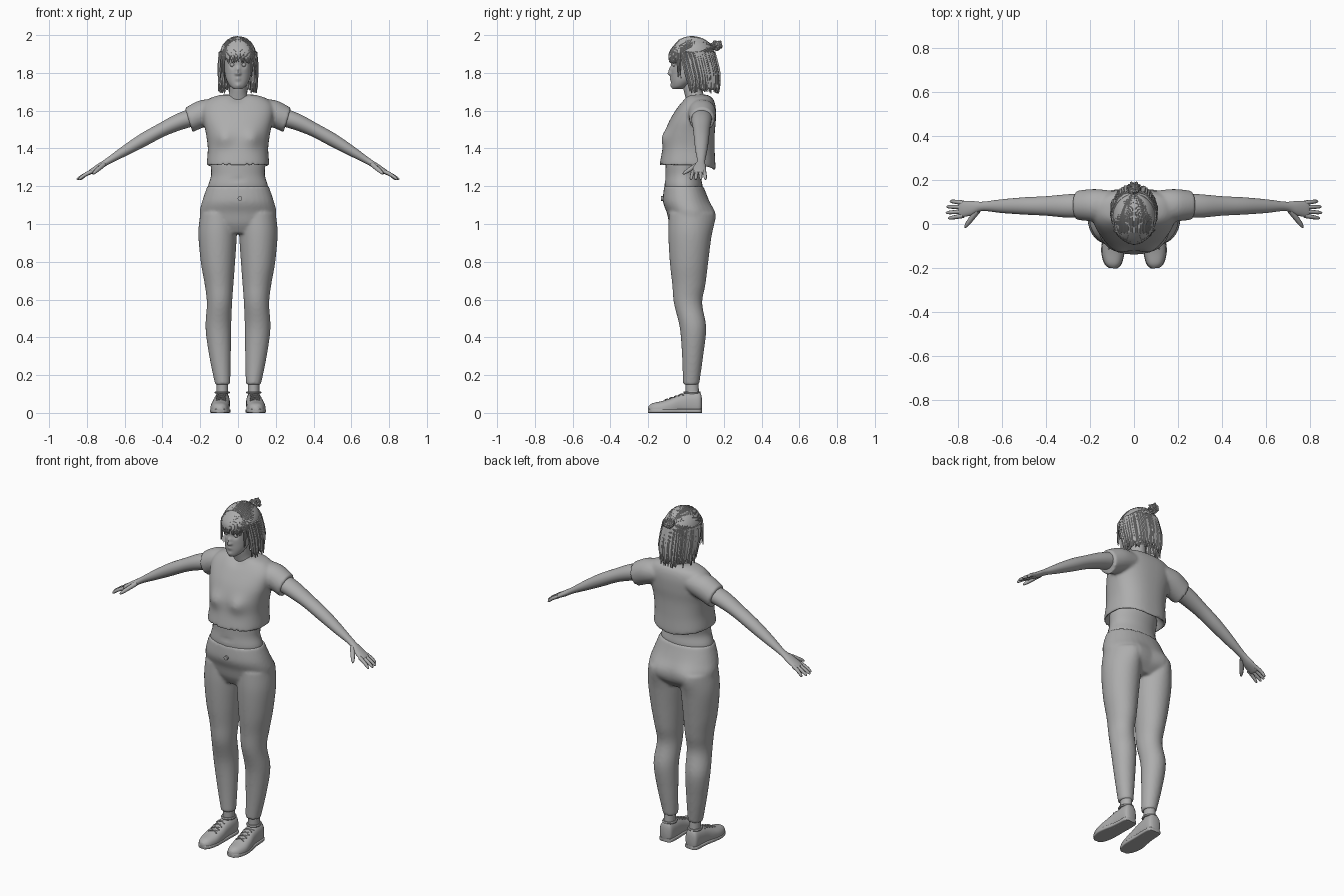
import bpy, bmesh, math, random
from mathutils import Vector

random.seed(4)
if "Cube" in bpy.data.objects:
    bpy.data.objects.remove(bpy.data.objects["Cube"], do_unlink=True)

grey = bpy.data.materials.new("plain grey")
grey.use_nodes = True
grey.diffuse_color = (0.42, 0.42, 0.42, 1)
grey.node_tree.nodes["Principled BSDF"].inputs["Base Color"].default_value = grey.diffuse_color
X, Y, Z = Vector((1, 0, 0)), Vector((0, 1, 0)), Vector((0, 0, 1))
SIDES = (("left", 1), ("right", -1))


def spline(rows, steps):
    """Smooth curve through rows of numbers."""
    rows = [rows[0]] + list(rows) + [rows[-1]]
    out = []
    for p, q, r, s in zip(rows, rows[1:], rows[2:], rows[3:]):
        for k in range(steps):
            t = k / steps
            out.append([b + t * ((c - a) + t * ((2*a - 5*b + 4*c - d) + t * (3*b - a - 3*c + d))) / 2
                        for a, b, c, d in zip(p, q, r, s)])
    return out + [list(rows[-1])]


def loft(bm, rings, mirror=1, power=2.0, side=Y, segs=32, steps=5):
    """Skin of rings (x, y, z, half width, half depth), capped at both ends."""
    axis = Vector(rings[-1][:3]) - Vector(rings[0][:3])
    across = side.cross(axis).normalized()
    loops = []
    for x, y, z, a, b in spline(rings, steps):
        loop = []
        for i in range(segs):
            t = math.tau * i / segs
            c, s = math.cos(t), math.sin(t)
            u = math.copysign(abs(c) ** (2 / power), c)
            v = math.copysign(abs(s) ** (2 / power), s)
            p = Vector((x, y, z)) + across * a * u + side * b * v
            loop.append(bm.verts.new((p.x * mirror, p.y, p.z)))
        loops.append(loop)
    for lo, hi in zip(loops, loops[1:]):
        for i in range(segs):
            j = (i + 1) % segs
            bm.faces.new((lo[i], lo[j], hi[j], hi[i]))
    bm.faces.new(loops[0])
    bm.faces.new(loops[-1])


def push(bm, centre, radius, offset):
    """Soft sculpting bump, repeated on both sides when off centre."""
    for m in ((1, -1) if centre[0] else (1,)):
        c = Vector((centre[0] * m, centre[1], centre[2]))
        for v in bm.verts:
            v.co += Vector(offset) * math.exp(-((v.co - c).length / radius) ** 2)


def finish(name, bm, voxel=0):
    bmesh.ops.recalc_face_normals(bm, faces=bm.faces)
    mesh = bpy.data.meshes.new(name)
    bm.to_mesh(mesh)
    bm.free()
    add(name, mesh)
    if voxel:
        obj = bpy.data.objects[name]
        mod = obj.modifiers.new("blend", "REMESH")
        mod.mode, mod.voxel_size, mod.use_smooth_shade = "VOXEL", voxel, True
        mod = obj.modifiers.new("soften", "SMOOTH")
        mod.factor, mod.iterations = 0.5, 6


def add(name, mesh):
    mesh.materials.clear()
    mesh.materials.append(grey)
    for p in mesh.polygons:
        p.use_smooth = True
    mesh.set_sharp_from_angle(angle=math.radians(50))
    bpy.context.collection.objects.link(bpy.data.objects.new(name, mesh))


def tubes(name, paths, resolution=1):
    """Round strands; each path is a list of (point, radius)."""
    data = bpy.data.curves.new(name, "CURVE")
    data.dimensions, data.bevel_depth, data.bevel_resolution = "3D", 1, resolution
    data.use_fill_caps = True
    for path in paths:
        s = data.splines.new("NURBS")
        s.points.add(len(path) - 1)
        for p, (co, r) in zip(s.points, path):
            p.co, p.radius = (*co, 1), r
        s.order_u, s.use_endpoint_u, s.resolution_u = 3, True, 4
    temp = bpy.data.objects.new(name + "_curve", data)
    bpy.context.collection.objects.link(temp)
    dg = bpy.context.evaluated_depsgraph_get()
    mesh = bpy.data.meshes.new_from_object(temp.evaluated_get(dg))
    bpy.data.objects.remove(temp, do_unlink=True)
    add(name, mesh)


# Trousers: pelvis and both legs blended together
bm = bmesh.new()
loft(bm, [(0, .02, .95, .13, .08), (0, .025, 1, .19, .112), (0, .02, 1.06, .203, .122),
          (0, .0, 1.12, .19, .122), (0, -.012, 1.2, .163, .104)], power=2.2)
for _, m in SIDES:
    loft(bm, [(.081, .027, .15, .04, .043), (.095, .035, .3, .057, .056), (.104, .037, .45, .068, .07),
              (.098, .011, .58, .067, .075), (.1, .015, .68, .076, .088), (.106, .016, .8, .091, .102),
              (.108, .02, .95, .102, .114), (.105, .02, 1.06, .095, .11)], m)
push(bm, (.095, .14, 1.04), .07, (0, .024, 0))
finish("trousers", bm, .008)

# Trouser button
bm = bmesh.new()
loft(bm, [(.01, -.132, 1.135, .012, .012), (.01, -.11, 1.135, .012, .012)], side=Z, segs=16)
finish("trouser_button", bm)

# Bare waist
bm = bmesh.new()
loft(bm, [(0, -.01, 1.15, .15, .09), (0, -.013, 1.2, .158, .1), (0, -.015, 1.26, .142, .094),
          (0, -.005, 1.34, .143, .1), (0, 0, 1.42, .11, .08)])
push(bm, (0, -.11, 1.235), .012, (0, .008, 0))
finish("waist", bm)

# Cropped shirt with turned hem and short sleeves
bm = bmesh.new()
loft(bm, [(0, 0, 1.4, .12, .08), (0, .005, 1.33, .147, .125), (0, .008, 1.312, .165, .147),
          (0, .014, 1.4, .16, .138), (0, .02, 1.48, .17, .132), (0, .036, 1.55, .185, .122),
          (0, .057, 1.62, .19, .1), (0, .066, 1.665, .15, .076), (0, .06, 1.685, .085, .05)], power=2.4, segs=48)
for _, m in SIDES:
    loft(bm, [(.09, .08, 1.605, .06, .07), (.18, .085, 1.588, .07, .074), (.261, .085, 1.55, .067, .066)], m)
push(bm, (.075, -.11, 1.455), .045, (0, -.02, 0))
push(bm, (0, .15, 1.31), .13, (0, 0, -.025))
push(bm, (0, 0, 1.685), .045, (0, 0, -.02))
finish("cropped_shirt", bm, .008)

# Neck and head with sculpted features
bm = bmesh.new()
loft(bm, [(0, .06, 1.62, .07, .05), (0, .045, 1.68, .05, .05), (0, .03, 1.73, .044, .046),
          (0, .03, 1.8, .045, .05)])
finish("neck", bm)
bm = bmesh.new()
loft(bm, [(0, -.045, 1.715, .022, .026), (0, -.033, 1.73, .042, .042), (0, -.015, 1.76, .06, .063),
          (0, .003, 1.8, .07, .082), (0, .022, 1.85, .077, .102), (0, .03, 1.9, .079, .109),
          (0, .035, 1.95, .068, .09), (0, .035, 1.985, .035, .05)], segs=72, steps=9)
push(bm, (.031, -.075, 1.843), .016, (0, .012, 0))
push(bm, (0, -.085, 1.797), .012, (0, -.024, 0))
push(bm, (0, -.085, 1.82), .012, (0, -.013, 0))
push(bm, (.011, -.085, 1.795), .007, (0, -.006, 0))
push(bm, (0, -.08, 1.768), .012, (0, -.008, 0))
push(bm, (0, -.088, 1.763), .004, (0, .004, 0))
push(bm, (0, -.078, 1.733), .014, (0, -.007, 0))
finish("head", bm)
for label, m in SIDES:
    bm = bmesh.new()
    bmesh.ops.create_uvsphere(bm, u_segments=16, v_segments=10, radius=.012)
    bmesh.ops.translate(bm, vec=(.03 * m, -.059, 1.843), verts=bm.verts)
    finish(label + "_eye", bm)

# Hair cap, open over the face
MID, SIZE = Vector((0, .035, 1.885)), Vector((.098, .118, .108))


def scalp(direction, lift=1.0):
    return MID + Vector(d * s for d, s in zip(direction.normalized(), SIZE)) * lift


bm = bmesh.new()
bmesh.ops.create_uvsphere(bm, u_segments=40, v_segments=24, radius=1)
for v in bm.verts:
    v.co = scalp(v.co)
gone = [v for v in bm.verts if (v.co.y < 0 and v.co.z < 1.9) or v.co.z < 1.8]
bmesh.ops.delete(bm, geom=gone, context="VERTS")
finish("hair_cap", bm)

# Strands combed back to the bun
paths = []
knot = Vector((0, 1, .55))
for i in range(44):
    t = math.radians(-40 + 260 * i / 43)
    start = Vector((math.cos(t), -.8 if math.sin(t) > 0 else 0, math.sin(t) * .9 + .15)).normalized()
    paths.append([(scalp(start.lerp(knot.normalized(), k / 5), random.uniform(.99, 1.01)),
                   .006 - .0006 * k) for k in range(6)])
tubes("combed_strands", paths)

# Loose curtain of hair round the back and sides
paths = []
for i in range(70):
    t = math.radians(-32 + 244 * i / 69)
    c, s = math.cos(t), math.sin(t)
    r = random.uniform(.92, 1.03)
    low = 1.69 + random.uniform(0, .03)
    paths.append([(scalp(Vector((c, s, .25)), .98), .009),
                  (Vector((c * .099 * r, .055 + s * .112 * r, 1.83)), .012),
                  (Vector((c * .094 * r, .07 + s * .105 * r, 1.765)), .011),
                  (Vector((c * .092 * r + random.uniform(-.01, .01), .075 + s * .1 * r, low)), .003)])
tubes("hair_curtain", paths)

# Fringe and face framing locks
paths = []
for i in range(30):
    t = -1 + 2 * i / 29
    low = (1.765 if abs(t) > .85 else 1.85) + random.uniform(0, .02)
    paths.append([(scalp(Vector((t * .5, -.6, .8))), .004),
                  (scalp(Vector((t * .8, -1 + .35 * t * t, .4)), 1.03), .007),
                  (Vector((t * .088, -.092 + .06 * t * t, 1.885)), .006),
                  (Vector((t * .086 + random.uniform(-.01, .01), -.087 + .06 * t * t, low)), .002)])
tubes("fringe", paths)

# Messy bun
paths = []
for i in range(26):
    a, b = [Vector([random.gauss(0, 1) for _ in range(3)]).normalized() for _ in range(2)]
    paths.append([(Vector((0, .162, 1.945)) + (a * math.cos(k) + b * math.sin(k)) * .025, .005)
                  for k in range(5)])
tubes("hair_bun", paths)

for label, m in SIDES:
    # Arm and palm
    bm = bmesh.new()
    loft(bm, [(.2, .085, 1.575, .05, .055), (.3, .082, 1.545, .045, .053), (.4, .082, 1.5, .037, .044),
              (.5, .082, 1.446, .035, .039), (.6, .081, 1.387, .027, .031), (.69, .08, 1.332, .017, .021),
              (.74, .072, 1.3, .016, .033), (.785, .068, 1.273, .012, .037), (.795, .068, 1.267, .008, .033)], m)
    finish(label + "_arm", bm)

    # Fingers and thumb
    paths = []
    for k, tip in enumerate((.832, .847, .85, .84)):
        y = .097 - .02 * k
        paths.append([(Vector((x * m, y + (x - .78) * (.12 - .1 * k), z)), r) for x, z, r in
                      ((.775, 1.278, .011), (.81, 1.262, .0095), (tip, 1.238, .008), (tip + .003, 1.235, .003))])
    paths.append([(Vector((x * m, y, z)), r) for x, y, z, r in
                  ((.71, .06, 1.315, .013), (.735, .03, 1.295, .013), (.765, -.012, 1.268, .009),
                   (.768, -.016, 1.265, .003))])
    tubes(label + "_fingers", paths, 2)

    # Ankle and shoe with a flat sole
    bm = bmesh.new()
    loft(bm, [(.083, .035, .06, .031, .036), (.082, .03, .2, .03, .034)], m)
    finish(label + "_ankle", bm)
    for part, rim in (("shoe", 0), ("sole", 1)):
        bm = bmesh.new()
        for_rings = [(.084, .083, .05, .02, .035), (.084, .07, .05, .038, .062), (.085, .02, .05, .042, .06),
                     (.088, -.03, .045, .044, .053), (.093, -.08, .03, .049, .048), (.096, -.13, .02, .05, .042),
                     (.096, -.18, .015, .037, .035), (.095, -.201, .012, .016, .022)]
        if rim:
            for_rings = [(x, y, .01, a + .003, .011) for x, y, z, a, b in for_rings]
        loft(bm, for_rings, m, 5 if rim else 2.4, Z)
        for v in bm.verts:
            v.co.z = max(v.co.z, 0)
        finish(label + "_" + part, bm)

    # Laces and shoe collar
    paths = []
    for k in range(4):
        y, z = -.1 + .025 * k, .074 + .009 * k
        for d in (1, -1):
            paths.append([(Vector(((.09 + .026 * d * e) * m, y + .012 * e, z + .004 - .012 * e * e)), .0035)
                          for e in (-1, 0, 1)])
    paths.append([(Vector(((.083 + .034 * math.cos(k * math.tau / 16)) * m,
                           .032 + .04 * math.sin(k * math.tau / 16), .108)), .007) for k in range(17)])
    tubes(label + "_laces", paths)
